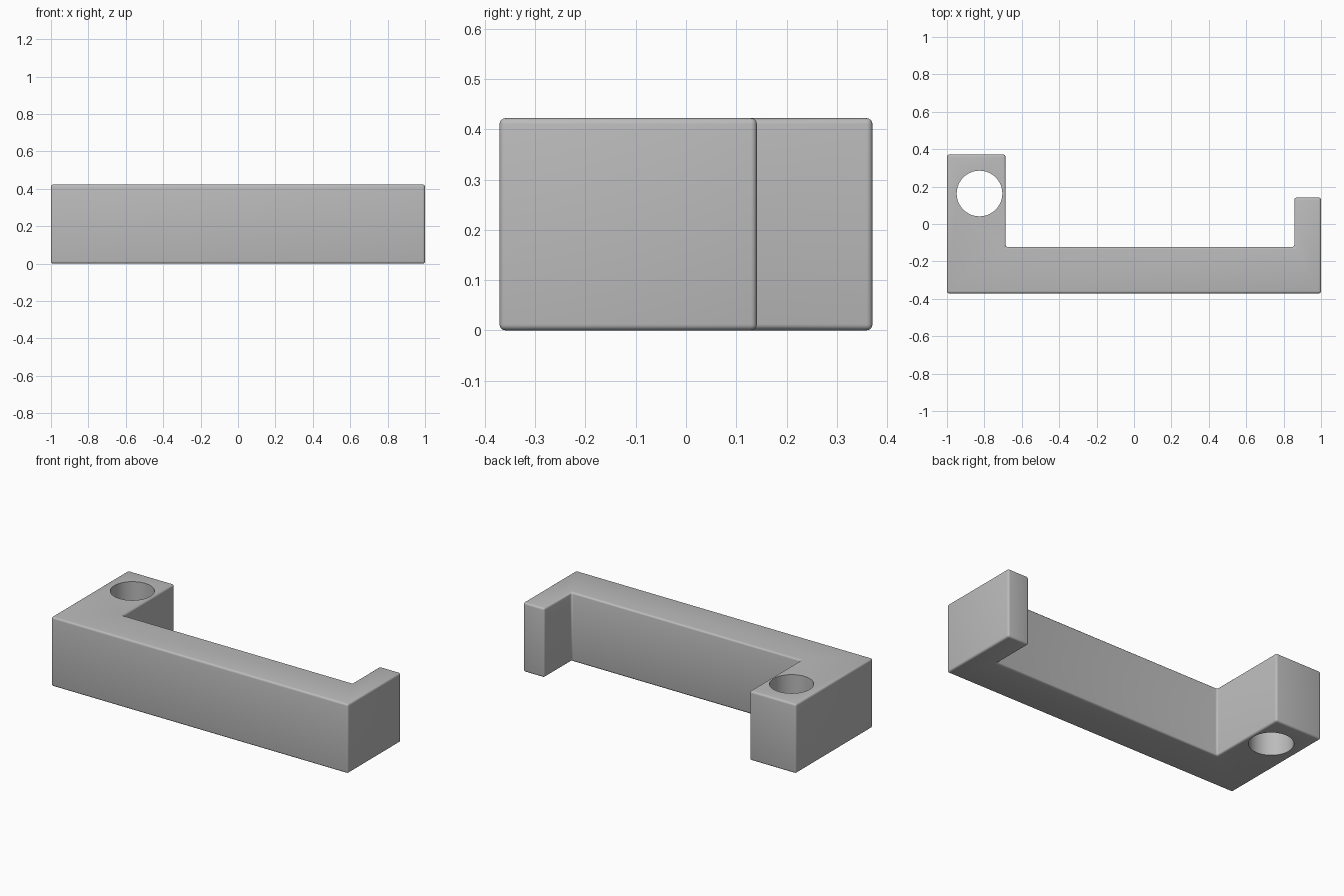
import bpy
import bmesh
import math

cube = bpy.data.objects.get("Cube")
if cube:
    bpy.data.objects.remove(cube, do_unlink=True)

HEIGHT = 0.422
DEPTH = 0.371          # half depth
HOLE_CENTRE = (-0.826, 0.163)
HOLE_RADIUS = 0.122

# Single plain grey
grey = bpy.data.materials.new("plain grey")
grey.use_nodes = True
colour = (0.5, 0.5, 0.5, 1)
grey.diffuse_color = colour
grey.node_tree.nodes["Principled BSDF"].inputs["Base Color"].default_value = colour

# Bracket body: uneven U-shaped outline pulled up to full height
outline = [(-1, -DEPTH), (1, -DEPTH), (1, 0.141), (0.857, 0.141),
           (0.857, -0.123), (-0.687, -0.123), (-0.687, DEPTH), (-1, DEPTH)]
bm = bmesh.new()
base = bm.faces.new([bm.verts.new((x, y, 0)) for x, y in outline])
top = bmesh.ops.extrude_face_region(bm, geom=[base])
bmesh.ops.translate(bm, vec=(0, 0, HEIGHT),
                    verts=[v for v in top["geom"] if isinstance(v, bmesh.types.BMVert)])
bmesh.ops.recalc_face_normals(bm, faces=bm.faces)
mesh = bpy.data.meshes.new("bracket")
bm.to_mesh(mesh)
bm.free()
mesh.materials.append(grey)
bracket = bpy.data.objects.new("bracket", mesh)
bpy.context.collection.objects.link(bracket)

# Small rounded edges
bevel = bracket.modifiers.new("rounded edges", "BEVEL")
bevel.width = 0.012
bevel.segments = 4
bevel.limit_method = "ANGLE"

# Upright through-hole in the longer arm
bpy.ops.mesh.primitive_cylinder_add(vertices=64, radius=HOLE_RADIUS, depth=HEIGHT * 2,
                                    location=(*HOLE_CENTRE, HEIGHT / 2))
cutter = bpy.context.object
cutter.name = "hole_cutter"
cutter.data.materials.append(grey)
hole = bracket.modifiers.new("through hole", "BOOLEAN")
hole.operation = "DIFFERENCE"
hole.solver = "EXACT"
hole.object = cutter

# Apply the shaping, then drop the cutter
bpy.ops.object.select_all(action="DESELECT")
bracket.select_set(True)
bpy.context.view_layer.objects.active = bracket
for name in [m.name for m in bracket.modifiers]:
    bpy.ops.object.modifier_apply(modifier=name)
bpy.data.objects.remove(cutter, do_unlink=True)

# Smooth fillets and hole wall, crisp hole rim
bpy.ops.object.shade_smooth_by_angle(angle=math.radians(35))
